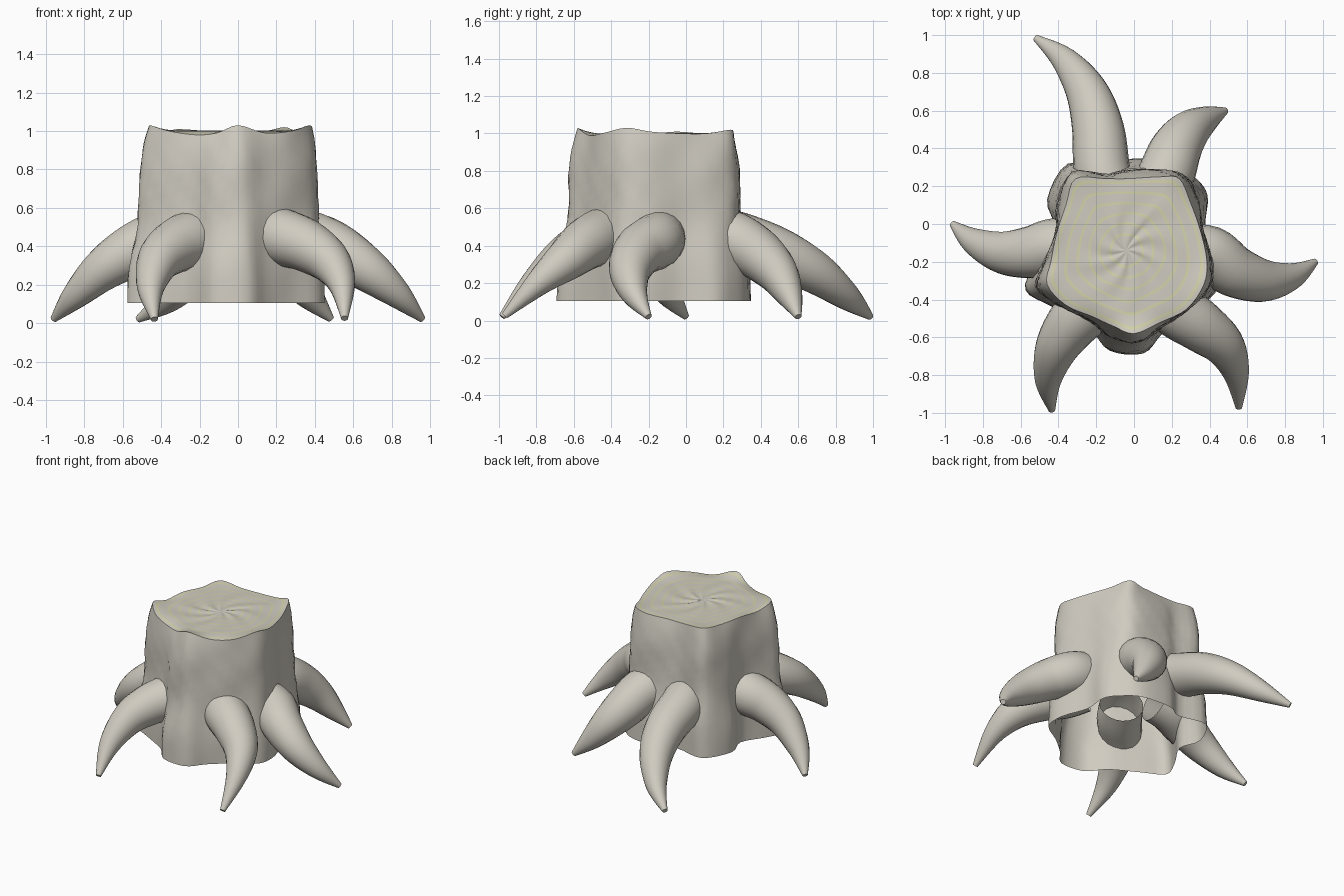
import bpy, bmesh, math
from mathutils import Vector

if "Cube" in bpy.data.objects:
    bpy.data.objects.remove(bpy.data.objects["Cube"])


def material(name, rgb):
    m = bpy.data.materials.new(name)
    m.diffuse_color = (*rgb, 1)
    m.use_nodes = True
    m.node_tree.nodes["Principled BSDF"].inputs["Base Color"].default_value = m.diffuse_color
    return m


WOOD = material("grey_wood", (0.63, 0.60, 0.53))
RING = material("pale_yellow_ring", (0.66, 0.65, 0.41))
CENTRE = Vector((-0.04, -0.14, 1.0))


def spline(pts, steps, closed=False):
    """Smooth curve through points of any dimension."""
    n, out = len(pts), []
    for i in range(n if closed else n - 1):
        idx = [i - 1, i, i + 1, i + 2]
        idx = [k % n if closed else min(max(k, 0), n - 1) for k in idx]
        a, b, c, d = (pts[k] for k in idx)
        for s in range(steps):
            t = s / steps
            out.append([0.5 * (2 * q + (r - p) * t + (2 * p - 5 * q + 4 * r - w) * t * t
                               + (3 * q - p - 3 * r + w) * t ** 3)
                        for p, q, r, w in zip(a, b, c, d)])
    return out if closed else out + [list(pts[-1])]


def loft(name, loops, caps=(False, False), mat_rule=None, angle=50):
    """Skin a list of equal-length closed loops."""
    bm = bmesh.new()
    rows = [[bm.verts.new(p) for p in loop] for loop in loops]
    n = len(rows[0])
    for j, (lo, hi) in enumerate(zip(rows, rows[1:])):
        for i in range(n):
            k = (i + 1) % n
            f = bm.faces.new((lo[i], lo[k], hi[k], hi[i]))
            f.material_index = mat_rule(j) if mat_rule else 0
    if caps[0]:
        bm.faces.new(rows[0][::-1])
    if caps[1]:
        bm.faces.new(rows[-1])
    me = bpy.data.meshes.new(name)
    bm.to_mesh(me)
    bm.free()
    me.materials.append(WOOD)
    me.materials.append(RING)
    ob = bpy.data.objects.new(name, me)
    bpy.context.collection.objects.link(ob)
    bpy.ops.object.select_all(action='DESELECT')
    ob.select_set(True)
    bpy.context.view_layer.objects.active = ob
    bpy.ops.object.shade_smooth_by_angle(angle=math.radians(angle))
    return ob


# Trunk outlines: (top x, top y, bottom x, bottom y, rim height)
outline = [
    (0.385, -0.19, 0.445, -0.21, 1.01), (0.35, -0.03, 0.38, -0.02, 1.00),
    (0.30, 0.11, 0.39, 0.15, 1.00), (0.24, 0.24, 0.32, 0.25, 1.02),
    (0.14, 0.25, 0.20, 0.33, 1.00), (-0.03, 0.24, -0.02, 0.345, 1.00),
    (-0.15, 0.24, -0.14, 0.29, 1.00), (-0.31, 0.24, -0.35, 0.32, 1.01),
    (-0.36, 0.10, -0.46, 0.13, 1.00), (-0.41, -0.05, -0.42, -0.03, 1.01),
    (-0.44, -0.20, -0.52, -0.20, 1.00), (-0.46, -0.32, -0.575, -0.35, 1.03),
    (-0.36, -0.43, -0.43, -0.44, 1.00), (-0.22, -0.49, -0.24, -0.55, 0.98),
    (-0.11, -0.54, -0.13, -0.67, 0.99), (0.00, -0.58, 0.05, -0.685, 1.03),
    (0.14, -0.52, 0.15, -0.58, 0.99), (0.28, -0.45, 0.28, -0.47, 1.00),
    (0.37, -0.32, 0.43, -0.365, 1.03)]
ring = spline(outline, 4, closed=True)

# Trunk: open at the bottom, narrowing upward in steps (height fraction, blend to top)
profile = spline([(0, 0), (0.21, 0.09), (0.44, 0.48), (0.62, 0.55),
                  (0.78, 0.60), (0.91, 0.78), (1, 1)], 3)
trunk_loops = []
for t, f in profile:
    loop = []
    for i, (tx, ty, bx, by, rim) in enumerate(ring):
        p = Vector((bx + (tx - bx) * f, by + (ty - by) * f, 0.105 + (rim - 0.105) * t))
        bump = 0.014 * math.sin(i * 1.1 + t * 9) * math.sin(t * 22 + i * 0.5)
        s = 1 + bump * 4 * t * (1 - t)
        loop.append((CENTRE.x + (p.x - CENTRE.x) * s, CENTRE.y + (p.y - CENTRE.y) * s, p.z))
    trunk_loops.append(loop)
loft("trunk", trunk_loops)

# Cut top: concentric growth rings, slightly rippled toward the heart
scales, ring_bands = [1.0], set()
for k in range(6):
    r = 0.96 - 0.145 * k
    ring_bands.add(len(scales))
    scales += [r, r - 0.035]
scales += [0.12, 0.06, 0.01]
top_loops = []
for s in scales:
    loop = []
    for i, (tx, ty, _, _, rim) in enumerate(ring):
        a = 2 * math.pi * i / len(ring)
        wave = 0.005 * math.sin(8 * a + 9 * s) * min(1, 4 * s) * (1 - s)
        wob = 1 + 0.03 * math.sin(5 * a + 14 * s) * (1 - s)
        # inner rings grow rounder than the rim
        dx, dy = tx - CENTRE.x, ty - CENTRE.y
        mix = min(0.8, 1.6 * (1 - s))
        rad = math.hypot(dx, dy)
        q = s * wob * (1 - mix + mix * 0.39 / rad)
        loop.append((CENTRE.x + dx * q, CENTRE.y + dy * q,
                     1.0 + (rim - 1.0) * max(0, (s - 0.85) / 0.15) + wave))
    top_loops.append(loop)
loft("cut_top", top_loops, (False, True), lambda j: int(j in ring_bands))


def root(name, path):
    """Tapered curved root with a blunt tip, starting open inside the trunk."""
    first = Vector(path[0])
    inward = Vector((CENTRE.x - first.x, CENTRE.y - first.y, 0)).normalized() * 0.13
    radii = [0.145, 0.150, 0.138, 0.112, 0.070, 0.018]
    pts = [first + inward + Vector((0, 0, 0.03))] + path
    samples = spline([(*p, r) for p, r in zip(pts, radii)], 5)
    mids = [Vector(s[:3]) for s in samples]
    loops = []
    for i, m in enumerate(mids):
        d = (mids[min(i + 1, len(mids) - 1)] - mids[max(i - 1, 0)]).normalized()
        side = d.cross(Vector((0, 0, 1))).normalized()
        up = side.cross(d)
        loops.append([m + samples[i][3] * (math.cos(a) * side - math.sin(a) * up)
                      for a in (2 * math.pi * k / 20 for k in range(20))])
    ob = loft(name, loops, (False, True))
    bm = bmesh.new()
    bm.from_mesh(ob.data)
    bmesh.ops.recalc_face_normals(bm, faces=bm.faces)
    bm.to_mesh(ob.data)
    bm.free()


# Six roots reaching down to the ground
root("root_back_left", [(-0.17, 0.28, 0.43), (-0.19, 0.50, 0.355), (-0.25, 0.70, 0.25),
                        (-0.37, 0.87, 0.12), (-0.52, 0.985, 0.02)])
root("root_back_right", [(0.17, 0.26, 0.43), (0.22, 0.39, 0.35), (0.29, 0.49, 0.25),
                         (0.385, 0.555, 0.13), (0.485, 0.60, 0.02)])
root("root_right", [(0.40, -0.16, 0.425), (0.53, -0.25, 0.37), (0.69, -0.30, 0.265),
                    (0.84, -0.275, 0.14), (0.96, -0.20, 0.02)])
root("root_front_right", [(0.22, -0.45, 0.45), (0.35, -0.54, 0.405), (0.475, -0.645, 0.32),
                          (0.54, -0.79, 0.20), (0.555, -0.97, 0.025)])
root("root_front_left", [(-0.235, -0.43, 0.44), (-0.335, -0.54, 0.395), (-0.415, -0.67, 0.32),
                         (-0.455, -0.83, 0.18), (-0.435, -0.985, 0.02)])
root("root_left", [(-0.42, -0.12, 0.43), (-0.55, -0.15, 0.375), (-0.70, -0.15, 0.28),
                   (-0.85, -0.09, 0.14), (-0.96, 0.0, 0.02)])
